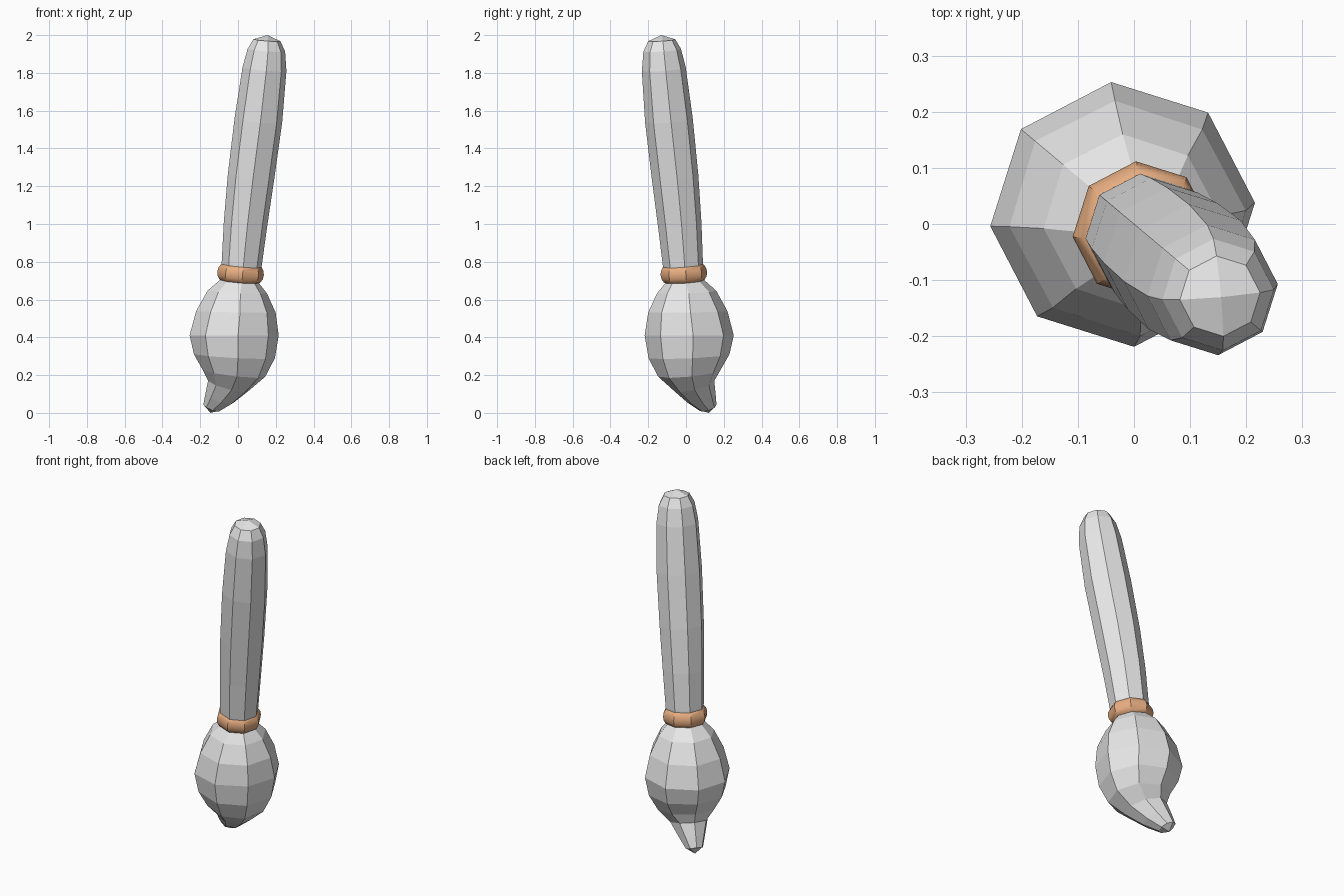
import bpy, bmesh, math
from mathutils import Vector

cube = bpy.data.objects.get("Cube")
if cube:
    bpy.data.objects.remove(cube, do_unlink=True)

SIDES = 8
LEAN = math.radians(-40)
ALONG = Vector((math.cos(LEAN), math.sin(LEAN), 0))   # direction the handle leans
ACROSS = Vector((-ALONG.y, ALONG.x, 0))
UP = Vector((0, 0, 1))


def material(name, color):
    m = bpy.data.materials.new(name)
    m.use_nodes = True
    m.diffuse_color = (*color, 1)
    m.node_tree.nodes["Principled BSDF"].inputs["Base Color"].default_value = (*color, 1)
    return m


def point(t, z):
    return ALONG * t + UP * z


def section(a, b, width):
    """Octagon spanning the low end a and high end b of the lean plane."""
    a, b = point(*a), point(*b)
    mid, half = (a + b) / 2, (b - a) / 2
    ring = []
    for k in range(SIDES):
        ang = math.tau * k / SIDES
        ring.append(mid + half * math.cos(ang) + ACROSS * width * math.sin(ang))
    return ring


def tilted(t, z, r, slope):
    """Regular octagon whose axis leans by slope."""
    c, s = r * math.cos(math.atan(slope)), r * math.sin(math.atan(slope))
    return section((t - c, z + s), (t + c, z - s), r)


def loft(name, rings, mat, tip=None, closed=False):
    bm = bmesh.new()
    loops = [[bm.verts.new(p) for p in ring] for ring in rings]
    pairs = list(zip(loops, loops[1:]))
    if closed:
        pairs.append((loops[-1], loops[0]))
    for lo, hi in pairs:
        for k in range(SIDES):
            n = (k + 1) % SIDES
            bm.faces.new((lo[k], lo[n], hi[n], hi[k]))
    if not closed:
        bm.faces.new(loops[0])
        # Rounded end made of four quads around one point
        end, apex = loops[-1], bm.verts.new(tip)
        for k in range(1, SIDES, 2):
            bm.faces.new((end[k], end[(k + 1) % SIDES], end[(k + 2) % SIDES], apex))
    bmesh.ops.recalc_face_normals(bm, faces=bm.faces)
    mesh = bpy.data.meshes.new(name)
    bm.to_mesh(mesh)
    bm.free()
    mesh.materials.append(mat)
    obj = bpy.data.objects.new(name, mesh)
    bpy.context.collection.objects.link(obj)
    return obj


grey = material("light grey", (0.8, 0.8, 0.8))
copper = material("copper", (0.8, 0.42, 0.22))

# Handle: centre offset, height, radius, slope
handle = [tilted(*s) for s in (
    (0.02, 0.72, 0.10, 0.1), (0.026, 0.79, 0.107, 0.1), (0.052, 1.0, 0.116, 0.13),
    (0.09, 1.25, 0.124, 0.15), (0.141, 1.55, 0.127, 0.15), (0.183, 1.82, 0.117, 0.12),
    (0.196, 1.92, 0.10, 0.1), (0.2, 1.973, 0.072, 0.1))]
loft("handle", handle, grey, tip=point(0.203, 2.0))

# Bristles: back point, front point, half width, from neck to curled tip
bristles = [section(*s) for s in (
    ((-0.085, 0.715), (0.11, 0.69), 0.095),
    ((-0.165, 0.65), (0.155, 0.63), 0.155),
    ((-0.23, 0.54), (0.2, 0.53), 0.207),
    ((-0.263, 0.41), (0.21, 0.41), 0.237),
    ((-0.24, 0.315), (0.19, 0.285), 0.215),
    ((-0.195, 0.235), (0.14, 0.185), 0.165),
    ((-0.178, 0.18), (0.05, 0.11), 0.105),
    ((-0.205, 0.11), (-0.05, 0.045), 0.073),
    ((-0.225, 0.05), (-0.135, 0.006), 0.047))]
loft("bristles", bristles, grey, tip=point(-0.19, 0.0))

# Ferrule: octagonal band with a rounded cross-section
SLOPE = 0.1
STEPS = 14
band = []
for i in range(STEPS):
    ang = math.tau * i / STEPS
    rise = 0.05 * math.sin(ang)
    band.append(tilted(0.018 + rise * SLOPE, 0.738 + rise, 0.086 + 0.038 * math.cos(ang), SLOPE))
ferrule = loft("ferrule", band, copper, closed=True)

bpy.ops.object.select_all(action='DESELECT')
ferrule.select_set(True)
bpy.context.view_layer.objects.active = ferrule
bpy.ops.object.shade_smooth_by_angle(angle=math.radians(35))
